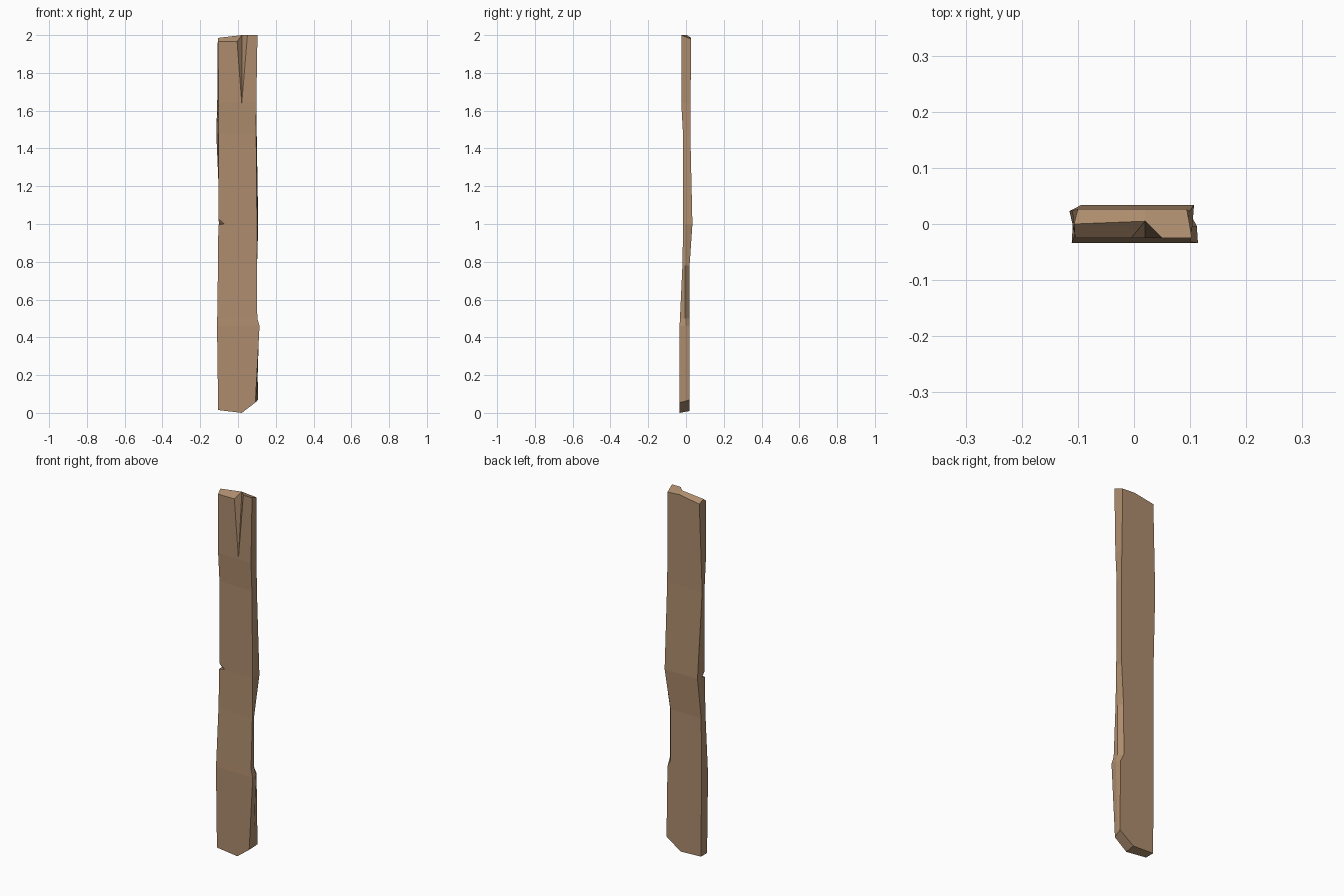
import bpy, bmesh

if "Cube" in bpy.data.objects:
    bpy.data.objects.remove(bpy.data.objects["Cube"])

wood = bpy.data.materials.new("weathered_wood")
wood.diffuse_color = (0.42, 0.265, 0.155, 1)
wood.use_nodes = True
wood.node_tree.nodes["Principled BSDF"].inputs["Base Color"].default_value = wood.diffuse_color


def make_object(name, bm):
    bmesh.ops.recalc_face_normals(bm, faces=bm.faces[:])
    mesh = bpy.data.meshes.new(name)
    bm.to_mesh(mesh)
    bm.free()
    mesh.materials.append(wood)
    obj = bpy.data.objects.new(name, mesh)
    bpy.context.collection.objects.link(obj)
    return obj


# Cross-sections of the warped board, from bottom to top:
# z, front y, back y, front-left x, front-right x, mid-right x, back-right x, back-left x
sections = [
    (0.00, -0.034, 0.019, -0.105, 0.092, 0.100, 0.106, -0.105),
    (0.46, -0.034, 0.019, -0.111, 0.114, 0.112, 0.100, -0.108),
    (0.50, -0.032, 0.019, -0.110, 0.102, 0.102, 0.080, -0.108),
    (0.78, -0.019, 0.019, -0.106, 0.101, 0.101, 0.082, -0.106),
    (1.00, -0.015, 0.034, -0.104, 0.100, 0.104, 0.107, -0.094),
    (1.48, -0.016, 0.023, -0.102, 0.096, 0.098, 0.099, -0.115),
    (1.64, -0.025, 0.024, -0.104, 0.097, 0.097, 0.097, -0.110),
]
MID = 0.02
# The worn bottom edge: height of each point round the lowest section
worn = [0.015, 0.0, 0.055, 0.062, 0.07, 0.01, 0.015]

bm = bmesh.new()
rings = []
for k, (z, yf, yb, fl, fr, rm, br, bl) in enumerate(sections):
    pts = [(fl, yf), (MID, yf), (fr, yf), (rm, -0.004), (br, yb), (MID, yb), (bl, yb)]
    rings.append([bm.verts.new((x, y, z + (worn[i] if k == 0 else 0)))
                  for i, (x, y) in enumerate(pts)])

# Board sides
for lo, hi in zip(rings, rings[1:]):
    for i in range(7):
        j = (i + 1) % 7
        bm.faces.new((lo[i], lo[j], hi[j], hi[i]))

# Underside: flat left part and chipped right corner
b = rings[0]
bm.faces.new((b[0], b[1], b[5], b[6]))
bm.faces.new((b[1], b[2], b[3], b[4], b[5]))

# Split and slanted top end
FL, CL, CR, FR, RM, BR, BM, BL, L, M = [bm.verts.new(p) for p in (
    (-0.105, -0.025, 1.965), (-0.005, -0.025, 1.965), (0.05, -0.025, 2.0),
    (0.103, -0.025, 2.0), (0.099, 0.0, 1.99), (0.094, 0.027, 1.98),
    (MID, 0.027, 1.985), (-0.100, 0.027, 1.965), (-0.107, 0.0, 1.985), (MID, 0.005, 2.0))]
t = rings[-1]
for face in (
    (t[0], t[1], CL, FL), (t[1], t[2], FR, CR),            # front, either side of the split
    (t[1], M, CL), (t[1], CR, M),                          # walls of the split
    (t[2], t[3], RM, FR), (t[3], t[4], BR, RM),            # right side
    (t[4], t[5], BM, BR), (t[5], t[6], BL, BM),            # back
    (t[6], t[0], FL, L, BL),                               # left side
    (FL, CL, M, L), (L, M, BM, BL), (M, CR, FR, RM, BR, BM),  # top
):
    bm.faces.new(face)
board = make_object("wooden_plank", bm)

# Small notch chipped out of the left front edge
bm = bmesh.new()
tet = [bm.verts.new(p) for p in ((-0.060, -0.022, 1.000), (-0.125, -0.022, 1.055),
                                 (-0.125, -0.022, 0.990), (-0.125, 0.018, 1.000))]
for i, j, k in ((0, 1, 2), (0, 1, 3), (0, 2, 3), (1, 2, 3)):
    bm.faces.new((tet[i], tet[j], tet[k]))
cutter = make_object("notch_cutter", bm)
cutter.hide_render = True
cutter.hide_set(True)

mod = board.modifiers.new("notch", 'BOOLEAN')
mod.operation = 'DIFFERENCE'
mod.solver = 'EXACT'
mod.object = cutter

# Apply the cut and remove the cutter
bpy.context.view_layer.update()
deps = bpy.context.evaluated_depsgraph_get()
cut_mesh = bpy.data.meshes.new_from_object(board.evaluated_get(deps))
board.modifiers.clear()
board.data = cut_mesh
bpy.data.objects.remove(cutter)
